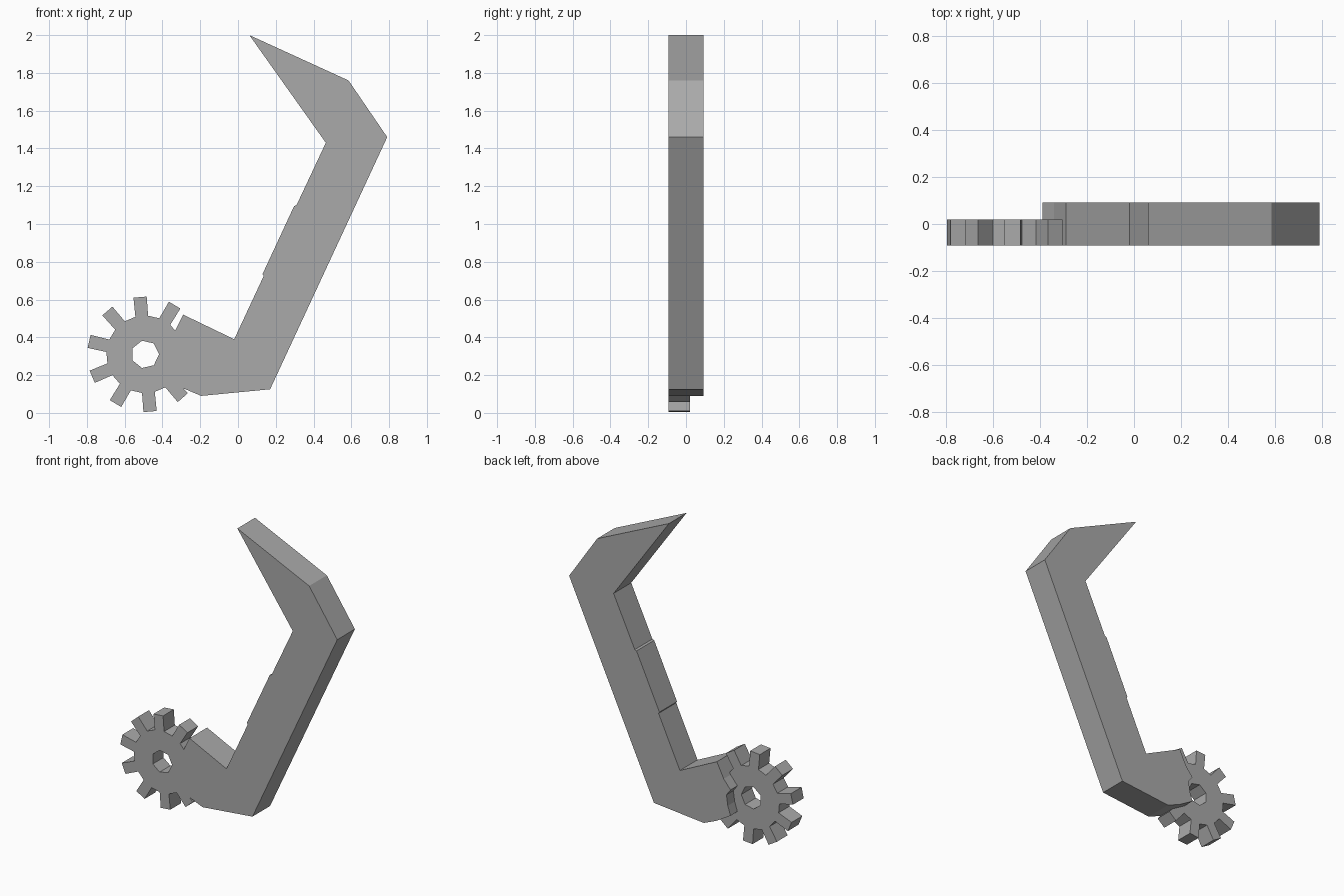
import bpy
import bmesh
from math import cos, sin, radians

cube = bpy.data.objects.get("Cube")
if cube:
    bpy.data.objects.remove(cube, do_unlink=True)

grey = bpy.data.materials.new("plain grey")
grey.use_nodes = True
colour = (0.4, 0.4, 0.4, 1)
grey.diffuse_color = colour
grey.node_tree.nodes["Principled BSDF"].inputs["Base Color"].default_value = colour


def polar(centre, radius, degrees):
    a = radians(degrees)
    return centre[0] + radius * cos(a), centre[1] + radius * sin(a)


def plate(name, loops, front, back):
    """Extrude closed x-z outlines (the first outer, others holes) along y."""
    bm = bmesh.new()
    edges = []
    for loop in loops:
        verts = [bm.verts.new((x, front, z)) for x, z in loop]
        edges += [bm.edges.new((v, verts[i - 1])) for i, v in enumerate(verts)]
    bmesh.ops.triangle_fill(bm, edges=edges, use_beauty=True, use_dissolve=False)
    extruded = bmesh.ops.extrude_face_region(bm, geom=bm.faces[:], use_keep_orig=True)
    moved = [g for g in extruded["geom"] if isinstance(g, bmesh.types.BMVert)]
    bmesh.ops.translate(bm, verts=moved, vec=(0, back - front, 0))
    bmesh.ops.recalc_face_normals(bm, faces=bm.faces[:])
    mesh = bpy.data.meshes.new(name)
    bm.to_mesh(mesh)
    bm.free()
    mesh.materials.append(grey)
    obj = bpy.data.objects.new(name, mesh)
    bpy.context.collection.objects.link(obj)
    return obj


# Bent arm with a pointed tip, a shallow raised grip and a notched end
arm = [(0.06, 2.0), (0.585, 1.76), (0.79, 1.46), (0.17, 0.125), (-0.195, 0.09),
       (-0.29, 0.13), (-0.39, 0.19), (-0.37, 0.25), (-0.36, 0.32), (-0.39, 0.36),
       (-0.34, 0.42), (-0.29, 0.52), (-0.02, 0.39), (0.136, 0.725), (0.13, 0.735),
       (0.297, 1.095), (0.31, 1.1), (0.465, 1.43)]
plate("bent_arm", [arm], -0.092, 0.092)

# Ten-toothed gear with a seven-sided axle hole, flush with the arm's front
hub = (-0.492, 0.31)
teeth = 10
gear = []
for i in range(teeth):
    middle = 95 + i * 360 / teeth
    for radius, offset in ((0.205, -9.5), (0.306, -6.6), (0.306, 6.6), (0.205, 9.5)):
        gear.append(polar(hub, radius, middle + offset))
hole = [polar(hub, 0.074, i * 360 / 7) for i in range(7)]
plate("gear", [gear, hole], -0.092, 0.02)
